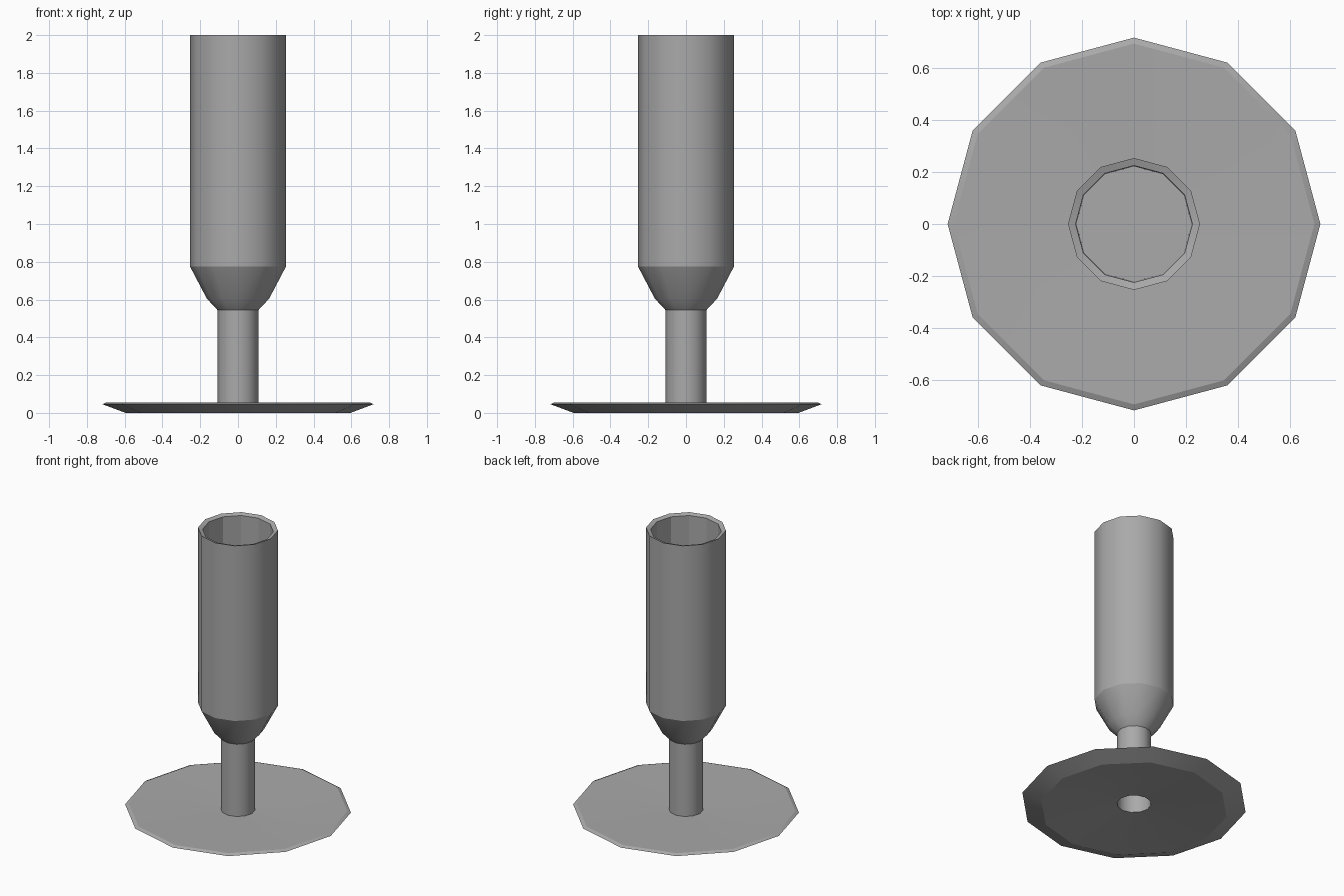
import bpy, bmesh, math

cube = bpy.data.objects.get("Cube")
if cube:
    bpy.data.objects.remove(cube, do_unlink=True)

SIDES = 12
STEM_R = 0.109
BOWL_R = 0.254
SHOULDER_Z = 0.775

grey = bpy.data.materials.new("plain grey")
grey.use_nodes = True
COLOUR = (0.4, 0.4, 0.4, 1)
grey.diffuse_color = COLOUR
grey.node_tree.nodes["Principled BSDF"].inputs["Base Color"].default_value = COLOUR


def lathe(name, profile, smooth_angle, cap_end=False):
    """Turn a (radius, height) profile around the z axis."""
    bm = bmesh.new()
    rings = []
    for r, z in profile:
        angles = [math.tau * i / SIDES for i in range(SIDES)]
        rings.append([bm.verts.new((r * math.cos(a), r * math.sin(a), z)) for a in angles])
    for low, high in zip(rings, rings[1:]):
        for i in range(SIDES):
            j = (i + 1) % SIDES
            bm.faces.new((low[i], low[j], high[j], high[i]))
    if cap_end:
        bm.faces.new(rings[-1])
    mesh = bpy.data.meshes.new(name)
    bm.to_mesh(mesh)
    bm.free()
    mesh.materials.append(grey)
    obj = bpy.data.objects.new(name, mesh)
    bpy.context.collection.objects.link(obj)
    bpy.ops.object.select_all(action="DESELECT")
    obj.select_set(True)
    bpy.context.view_layer.objects.active = obj
    bpy.ops.object.shade_smooth_by_angle(angle=math.radians(smooth_angle))


# Slightly dished foot with a crisp bevelled rim and a hole under the stem
lathe("foot", [(STEM_R, 0.035), (0.595, 0), (0.718, 0.046), (0.695, 0.056), (STEM_R, 0.04)], 20)

# Open tube stem
lathe("stem", [(STEM_R, 0.035), (STEM_R, 0.545)], 40)

# Bowl: curved taper, then straight wall with a crisp shoulder between them
lathe("bowl_taper", [(STEM_R, 0.545), (0.165, 0.605), (BOWL_R, SHOULDER_Z)], 40)
lathe("bowl_wall", [(BOWL_R, SHOULDER_Z), (BOWL_R, 2)], 40)

# Inward sloping lip, faceted inner wall and flat floor
lathe("bowl_interior", [(BOWL_R, 2), (0.225, 1.99), (0.222, SHOULDER_Z)], 19, cap_end=True)
